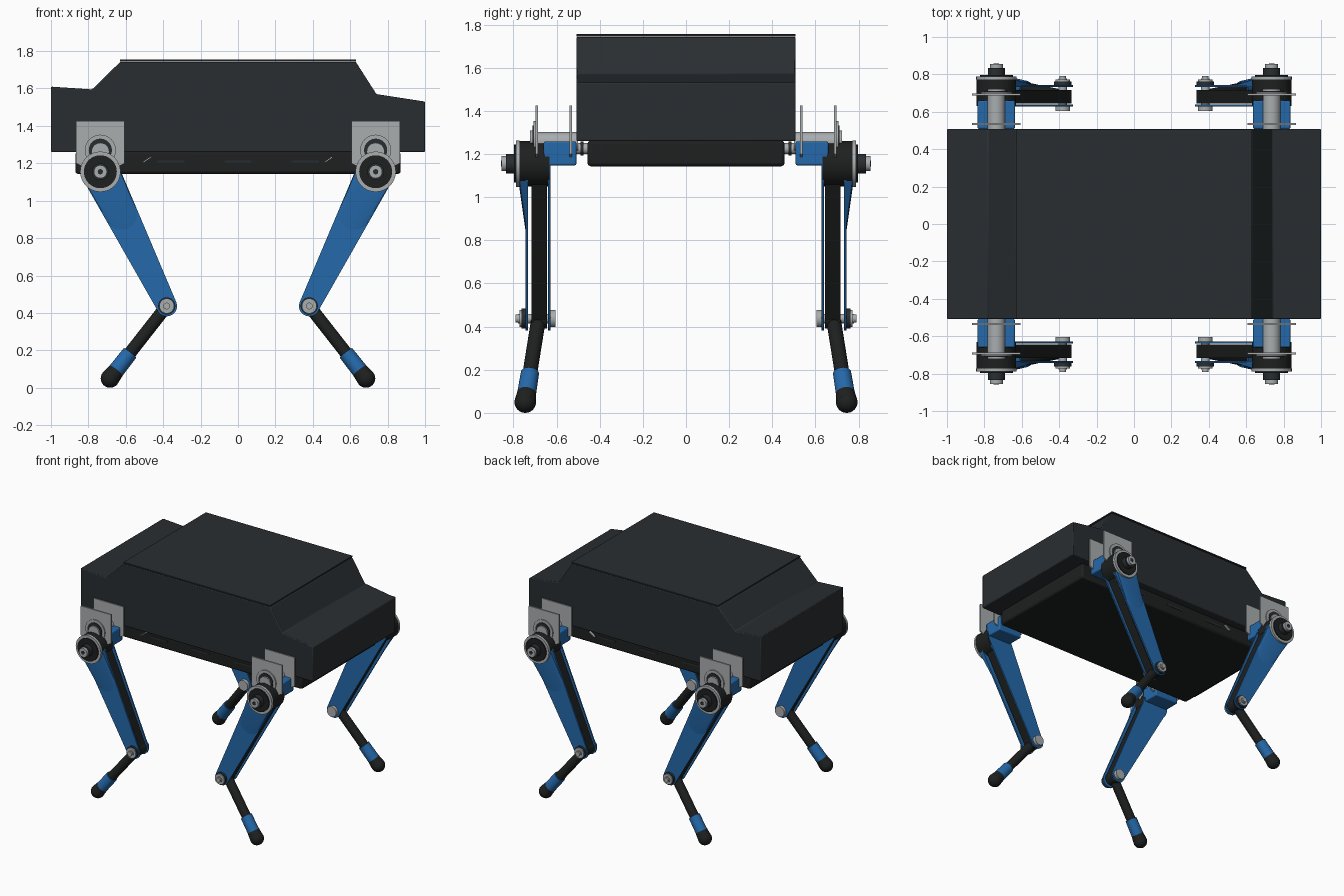
import bpy, bmesh, math
from mathutils import Vector, Matrix

if "Cube" in bpy.data.objects:
    bpy.data.objects.remove(bpy.data.objects["Cube"])


def material(name, rgb):
    m = bpy.data.materials.new(name)
    m.diffuse_color = (*rgb, 1)
    m.use_nodes = True
    m.node_tree.nodes["Principled BSDF"].inputs["Base Color"].default_value = m.diffuse_color
    return m


SHELL = material("shell", (0.022, 0.027, 0.030))
BLACK = material("black", (0.013, 0.014, 0.014))
BLUE = material("blue", (0.018, 0.14, 0.40))
STEEL = material("steel", (0.40, 0.42, 0.43))


def finish(name, bm, mat, bevel=0):
    bmesh.ops.recalc_face_normals(bm, faces=bm.faces)
    me = bpy.data.meshes.new(name)
    bm.to_mesh(me)
    bm.free()
    me.materials.append(mat)
    ob = bpy.data.objects.new(name, me)
    bpy.context.collection.objects.link(ob)
    if bevel:
        b = ob.modifiers.new("bevel", "BEVEL")
        b.width, b.segments = bevel, 2
    return ob


def prism(name, profile, y0, y1, mat, bevel=0):
    """Extrude an xz profile along y."""
    bm = bmesh.new()
    f = bm.faces.new([bm.verts.new((x, y0, z)) for x, z in profile])
    new = bmesh.ops.extrude_face_region(bm, geom=[f])["geom"]
    bmesh.ops.translate(bm, vec=(0, y1 - y0, 0),
                        verts=[v for v in new if isinstance(v, bmesh.types.BMVert)])
    return finish(name, bm, mat, bevel)


def box(name, x0, x1, y0, y1, z0, z1, mat, bevel=0):
    return prism(name, [(x0, z0), (x1, z0), (x1, z1), (x0, z1)], y0, y1, mat, bevel)


def rod(name, a, b, r, mat, r2=None, seg=32):
    a, b = Vector(a), Vector(b)
    d = b - a
    bm = bmesh.new()
    bmesh.ops.create_cone(bm, cap_ends=True, segments=seg, radius1=r,
                          radius2=r if r2 is None else r2, depth=d.length,
                          matrix=Matrix.Translation((a + b) / 2)
                          @ d.to_track_quat("Z", "Y").to_matrix().to_4x4())
    return finish(name, bm, mat)


def hull(name, circles, mat):
    """Convex hull around circles (x, y, z, r) lying in xz planes."""
    bm = bmesh.new()
    for x, y, z, r in circles:
        for i in range(32):
            t = i * math.tau / 32
            bm.verts.new((x + r * math.cos(t), y, z + r * math.sin(t)))
    res = bmesh.ops.convex_hull(bm, input=bm.verts)
    junk = {g for g in res["geom_interior"] + res["geom_unused"]
            if isinstance(g, bmesh.types.BMVert)}
    bmesh.ops.delete(bm, geom=list(junk), context="VERTS")
    return finish(name, bm, mat)


# Main body, lid and belly
prism("body_shell", [(-1, 1.26), (1, 1.26), (1, 1.53), (0.74, 1.57), (0.63, 1.742),
                     (-0.63, 1.742), (-0.78, 1.595), (-1, 1.61)], -0.508, 0.508, SHELL, 0.006)
box("top_lid", -0.632, 0.632, -0.508, 0.508, 1.745, 1.756, SHELL, 0.003)
box("belly_box", -0.87, 0.87, -0.457, 0.457, 1.143, 1.262, BLACK, 0.015)

# Slots and small tabs along the belly sides
for sy, side in ((-1, "front"), (1, "back")):
    for x in (-0.36, 0, 0.36):
        y = 0.457 * sy
        box(f"{side}_slot", x - 0.073, x + 0.073, y - 0.003, y + 0.003, 1.203, 1.216, SHELL)
    for x in (-0.487, 0.483):
        prism(f"{side}_tab", [(x - 0.027, 1.205), (x - 0.018, 1.203), (x + 0.027, 1.232),
                              (x + 0.018, 1.236)], sy * 0.45, sy * 0.475, STEEL)

HX, HZ = 0.736, 1.155          # hip axis
KX, KZ = 0.381, 0.437          # knee axis


def leg(sx, sy, tag):
    def n(part):
        return f"{tag}_{part}"

    def P(x, y, z):
        return (sx * x, sy * y, z)

    def disc(part, x, z, y0, y1, r, mat):
        rod(n(part), P(x, y0, z), P(x, y1, z), r, mat)

    def bar(part, x0, z0, r0, x1, z1, r1, ya, yb, mat):
        hull(n(part), [(*P(x, y, z), r) for y in (ya, yb)
                       for x, z, r in ((x0, z0, r0), (x1, z1, r1))], mat)

    # Hip bracket plates, shaft and block
    for y in (0.535, 0.692):
        prism(n("hip_plate"), [(sx * x, z) for x, z in
              ((HX - .13, 1.425), (HX + .13, 1.425), (HX + .13, 1.20),
               (HX + .09, 1.18), (HX - .09, 1.18), (HX - .13, 1.20))],
              sy * (y - 0.006), sy * (y + 0.006), STEEL)
    disc("hip_shaft", HX, 1.255, 0.50, 0.70, 0.047, STEEL)
    disc("hip_ring", HX, 1.27, 0.69, 0.707, 0.083, STEEL)
    disc("hip_ring_core", HX, 1.27, 0.70, 0.712, 0.062, SHELL)
    disc("hip_cap", HX, 1.262, 0.70, 0.722, 0.048, STEEL)
    disc("belly_pin", HX, 1.225, 0.44, 0.53, 0.026, STEEL)
    disc("belly_pin_collar", HX, 1.225, 0.475, 0.488, 0.032, SHELL)
    box(n("hip_block"), sx * (HX - 0.1), sx * (HX + 0.1), sy * 0.508, sy * 0.66,
        1.147, 1.258, BLUE, 0.008)

    # Hip motor
    disc("motor", HX, HZ, 0.632, 0.775, 0.106, BLACK)
    disc("motor_flange", HX, HZ, 0.772, 0.789, 0.108, STEEL)
    disc("motor_face", HX, HZ, 0.78, 0.797, 0.088, BLACK)
    disc("motor_hub", HX, HZ, 0.79, 0.835, 0.045, SHELL)
    disc("motor_nut", HX, HZ, 0.80, 0.855, 0.035, STEEL)
    disc("motor_pin", HX, HZ, 0.84, 0.857, 0.014, SHELL)

    # Upper leg: dark core between two blue plates, with a swelling at the hip
    bar("thigh_core", HX, HZ, 0.085, KX, KZ, 0.044, 0.645, 0.717, BLACK)
    bar("thigh_outer_plate", HX, HZ, 0.102, KX, KZ, 0.055, 0.732, 0.744, BLUE)
    bar("thigh_inner_plate", HX, HZ, 0.102, KX, KZ, 0.055, 0.629, 0.640, BLUE)
    mx, mz = HX + 0.36 * (KX - HX), HZ + 0.36 * (KZ - HZ)
    hull(n("thigh_swelling"), [(*P(HX, 0.774, HZ), 0.10), (*P(HX, 0.74, HZ), 0.10),
                               (*P(mx, 0.74, mz), 0.08)], BLUE)

    # Knee joint
    disc("knee_pin", KX, KZ, 0.605, 0.778, 0.022, STEEL)
    disc("knee_outer_washer", KX, KZ, 0.744, 0.772, 0.04, STEEL)
    disc("knee_outer_ring", KX, KZ, 0.744, 0.762, 0.046, SHELL)
    disc("knee_bolt", KX, KZ, 0.77, 0.79, 0.018, STEEL)
    disc("knee_inner_washer", KX, KZ, 0.605, 0.63, 0.04, STEEL)
    disc("knee_barrel", KX, KZ, 0.645, 0.717, 0.047, BLACK)

    # Lower leg, blue sleeve and rubber foot
    knee, foot = Vector(P(KX, 0.683, KZ)), Vector(P(0.684, 0.745, 0.05))
    at = lambda t: knee.lerp(foot, t)
    rod(n("shin"), knee, at(0.95), 0.034, BLACK)
    rod(n("shin_sleeve"), at(0.65), at(0.90), 0.042, BLUE, 0.044)
    rod(n("foot_cuff"), at(0.89), foot, 0.044, BLACK, 0.050)
    bm = bmesh.new()
    bmesh.ops.create_uvsphere(bm, u_segments=32, v_segments=16, radius=0.05,
                              matrix=Matrix.Translation(foot))
    finish(n("foot"), bm, BLACK)


for sx, a in ((-1, "left"), (1, "right")):
    for sy, b in ((-1, "front"), (1, "back")):
        leg(sx, sy, f"{b}_{a}")

# Smooth curved faces, keep edges crisp
obs = list(bpy.context.collection.objects)
for ob in obs:
    ob.select_set(True)
bpy.context.view_layer.objects.active = obs[0]
bpy.ops.object.shade_smooth_by_angle(angle=math.radians(32))
